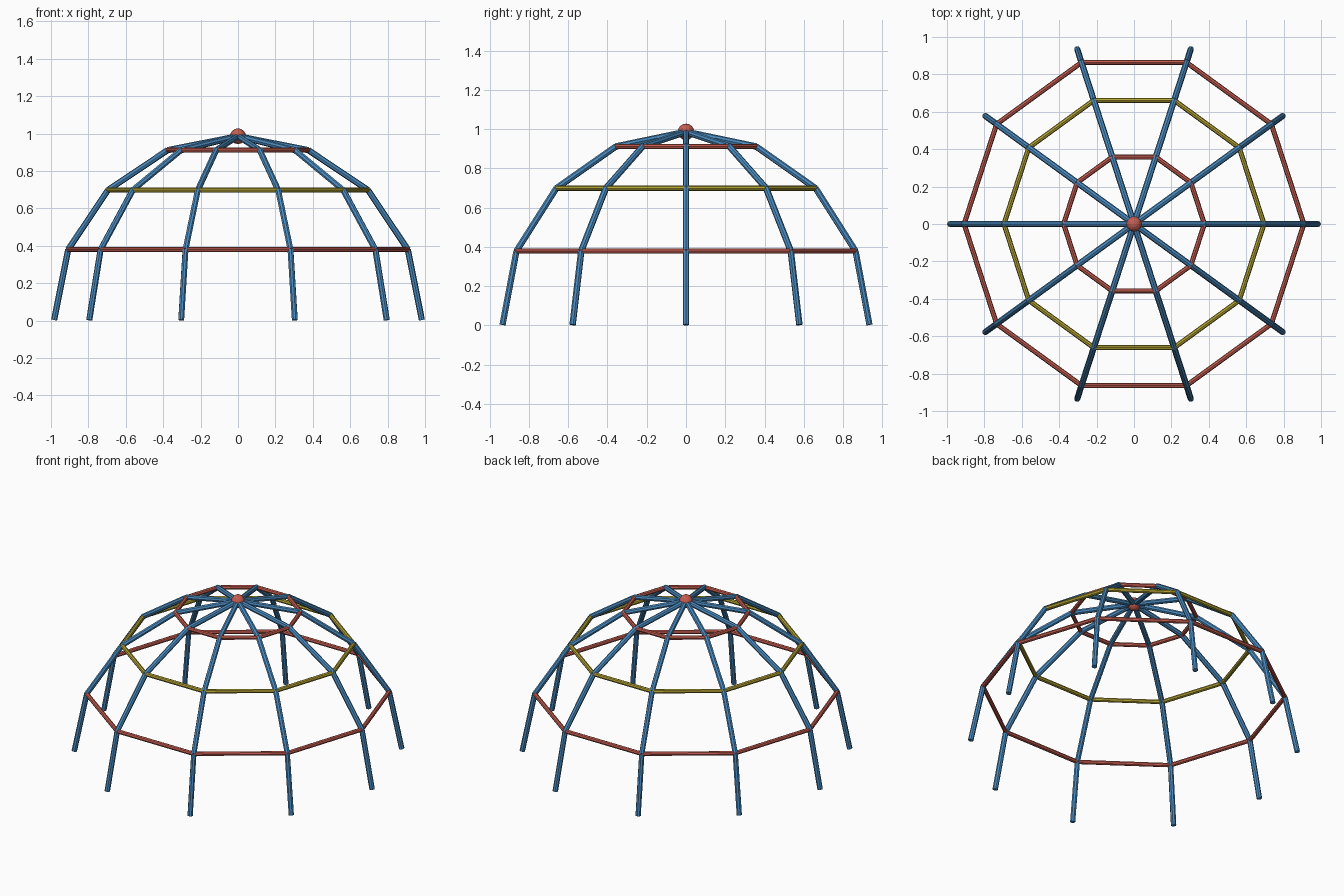
import bpy, bmesh, math
from mathutils import Vector, Matrix

cube = bpy.data.objects.get("Cube")
if cube:
    bpy.data.objects.remove(cube, do_unlink=True)

RIBS = 10
RADIUS = 0.983
BASE = 0.003
RIB_TUBE, RING_TUBE = 0.0165, 0.0135


def make_material(name, color):
    mat = bpy.data.materials.new(name)
    mat.use_nodes = True
    mat.diffuse_color = (*color, 1)
    mat.node_tree.nodes["Principled BSDF"].inputs["Base Color"].default_value = (*color, 1)
    return mat


blue = make_material("blue paint", (0.07, 0.26, 0.53))
red = make_material("red paint", (0.56, 0.11, 0.08))
yellow = make_material("yellow paint", (0.46, 0.37, 0.035))


def dome_point(turn, lift):
    """Point on the dome at a rib number and an elevation in degrees."""
    a, e = turn * math.tau / RIBS, math.radians(lift)
    return Vector((RADIUS * math.cos(e) * math.cos(a),
                   RADIUS * math.cos(e) * math.sin(a),
                   RADIUS * math.sin(e) + BASE))


def add_bar(bm, a, b, radius):
    """Straight capped tube between two points."""
    turn = (b - a).to_track_quat('Z', 'Y').to_matrix().to_4x4()
    bmesh.ops.create_cone(bm, cap_ends=True, segments=8, radius1=radius, radius2=radius,
                          depth=(b - a).length,
                          matrix=Matrix.Translation((a + b) / 2) @ turn)


def finish(bm, name, mat):
    mesh = bpy.data.meshes.new(name)
    bm.to_mesh(mesh)
    bm.free()
    mesh.materials.append(mat)
    obj = bpy.data.objects.new(name, mesh)
    bpy.context.collection.objects.link(obj)
    return obj


def add_bars(name, points, radius, mat):
    bm = bmesh.new()
    for a, b in zip(points, points[1:]):
        add_bar(bm, a, b, radius)
    return finish(bm, name, mat)


# Bent ribs from the ground to the crown
levels = [0, 22.5, 45, 67.5, 90]
for i in range(RIBS):
    add_bars(f"rib_{i + 1}", [dome_point(i, e) for e in levels], RIB_TUBE, blue)

# Horizontal rings joining the ribs
for name, level, mat in (("lower_ring", levels[1], red),
                         ("middle_ring", levels[2], yellow),
                         ("upper_ring", levels[3], red)):
    add_bars(name, [dome_point(i, level) for i in range(RIBS + 1)], RING_TUBE, mat)

# Ball at the crown
bm = bmesh.new()
bmesh.ops.create_uvsphere(bm, u_segments=12, v_segments=8, radius=0.042,
                          matrix=Matrix.Translation(dome_point(0, 90)))
finish(bm, "crown_ball", red)
